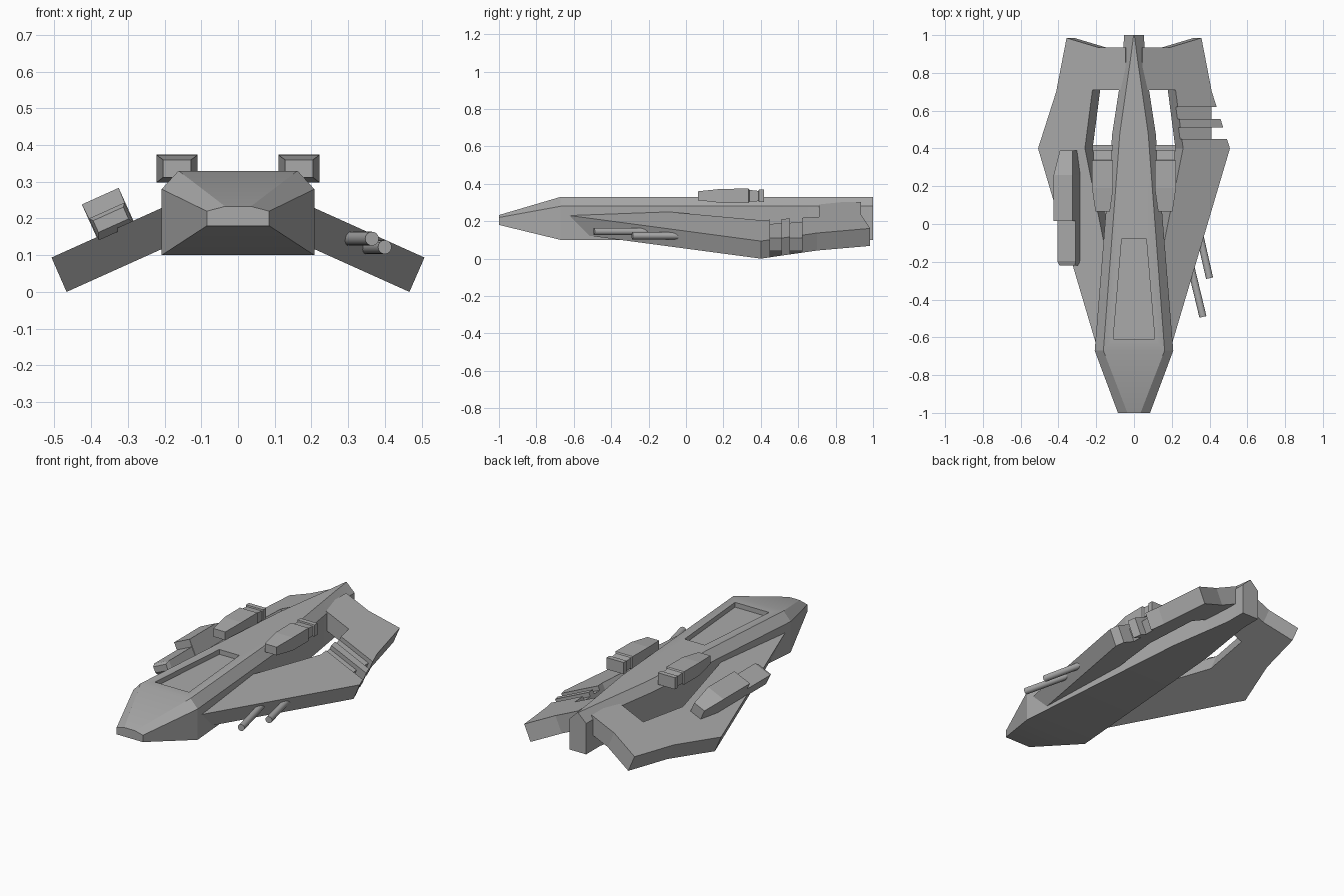
import bpy, bmesh, math
from mathutils import Matrix, Vector

cube = bpy.data.objects.get("Cube")
if cube:
    bpy.data.objects.remove(cube, do_unlink=True)

grey = bpy.data.materials.new("hull_grey")
grey.use_nodes = True
COLOR = (0.4, 0.4, 0.4, 1)
grey.diffuse_color = COLOR
grey.node_tree.nodes["Principled BSDF"].inputs["Base Color"].default_value = COLOR

SLOPE = 0.45                      # droop of the wings
TILT = math.atan(SLOPE)


def wing_z(x):
    return 0.23 - SLOPE * (abs(x) - 0.205)


def finish(name, bm, matrix=Matrix()):
    bmesh.ops.recalc_face_normals(bm, faces=bm.faces)
    mesh = bpy.data.meshes.new(name)
    bm.to_mesh(mesh)
    bm.free()
    mesh.materials.append(grey)
    obj = bpy.data.objects.new(name, mesh)
    obj.matrix_world = matrix
    bpy.context.collection.objects.link(obj)
    return obj


def loft(name, stations, matrix=Matrix()):
    """Skin closed cross-sections given as (y, [(x, z), ...])."""
    bm = bmesh.new()
    rings = [[bm.verts.new((x, y, z)) for x, z in pts] for y, pts in stations]
    n = len(rings[0])
    for a, b in zip(rings, rings[1:]):
        for i in range(n):
            j = (i + 1) % n
            bm.faces.new((a[i], a[j], b[j], b[i]))
    bm.faces.new(rings[0])
    bm.faces.new(rings[-1])
    return finish(name, bm, matrix)


def rect(half, low, high):
    return [(-half, low), (half, low), (half, high), (-half, high)]


def box_cutter(x0, x1, y0, y1, z0, z1, matrix=Matrix()):
    return loft("cutter", [(y, [(x0, z0), (x1, z0), (x1, z1), (x0, z1)])
                           for y in (y0, y1)], matrix)


def cut(obj, cutter):
    cutter.hide_render = True
    mod = obj.modifiers.new("cut", 'BOOLEAN')
    mod.operation = 'DIFFERENCE'
    mod.solver = 'EXACT'
    mod.object = cutter
    bpy.context.view_layer.update()
    bpy.context.view_layer.objects.active = obj
    bpy.ops.object.modifier_apply(modifier=mod.name)
    bpy.data.objects.remove(cutter, do_unlink=True)


# Fuselage: y, side half-width, roof half-width, bottom, chine, roof
hull_stations = [
    (-1.0, 0.085, 0.035, 0.18, 0.22, 0.233),
    (-0.67, 0.208, 0.162, 0.1, 0.28, 0.33),
    (0.48, 0.115, 0.075, 0.1, 0.28, 0.33),
    (0.87, 0.055, 0.019, 0.1, 0.28, 0.33),
    (1.0, 0.054, 0.002, 0.1, 0.28, 0.33),
]
fuselage = loft("fuselage", [
    (y, [(-w, lo), (w, lo), (w, mid), (t, hi), (-t, hi), (-w, mid)])
    for y, w, t, lo, mid, hi in hull_stations])

# Sunken panel in the roof
cut(fuselage, loft("cutter", [(-0.61, rect(0.11, 0.302, 0.4)),
                              (-0.08, rect(0.065, 0.302, 0.4))]))
bpy.ops.object.select_all(action='DESELECT')
fuselage.select_set(True)
bpy.context.view_layer.objects.active = fuselage
bpy.ops.object.shade_smooth_by_angle(angle=math.radians(24))

# Wings: drooping plates, open beside the tail
outline = [(0.17, -0.74), (0.508, 0.4), (0.412, 0.7), (0.357, 0.985),
           (0.19, 0.935), (0.045, 0.935), (0.045, 0.71), (0.22, 0.71),
           (0.26, 0.4), (0.129, -0.25), (0.1, -0.6)]


def make_wing(name, side):
    bm = bmesh.new()
    top = bm.faces.new([bm.verts.new((side * x, y, wing_z(x))) for x, y in outline])
    ext = bmesh.ops.extrude_face_region(bm, geom=[top], use_keep_orig=True)
    lower = [v for v in ext["geom"] if isinstance(v, bmesh.types.BMVert)]
    bmesh.ops.translate(bm, verts=lower, vec=Vector((-0.041 * side, 0, -0.0937)))
    return finish(name, bm)


left_wing = make_wing("left_wing", 1)
right_wing = make_wing("right_wing", -1)

# Two grooves across the left wing, notched through at its tip
groove_frame = Matrix.Translation((0.36, 0, wing_z(0.36))) @ Matrix.Rotation(TILT, 4, 'Y')
for y0, y1 in ((0.45, 0.51), (0.555, 0.62)):
    cut(left_wing, box_cutter(-0.25, 0.25, y0, y1, -0.025, 0.05, groove_frame))
    cut(left_wing, box_cutter(0.066, 0.25, y0, y1, -0.16, 0.06, groove_frame))

# Engine blocks on the roof edges
engine = [(0.065, 0.038, 0.312, 0.36), (0.19, 0.056, 0.298, 0.373),
          (0.335, 0.056, 0.298, 0.374), (0.34, 0.048, 0.305, 0.367),
          (0.388, 0.048, 0.307, 0.362), (0.39, 0.055, 0.302, 0.37),
          (0.418, 0.055, 0.302, 0.37)]
for name, x in (("left_engine", 0.166), ("right_engine", -0.166)):
    loft(name, [(y, rect(h, lo, hi)) for y, h, lo, hi in engine],
         Matrix.Translation((x, 0, 0)))

# Stepped pod on the right wing
pod = [(-0.22, 0.045, 0.01, 0.045), (-0.195, 0.053, -0.01, 0.055),
       (0.015, 0.053, -0.01, 0.055), (0.017, 0.055, -0.01, 0.098),
       (0.26, 0.055, -0.01, 0.098), (0.39, 0.036, -0.01, 0.06)]
loft("wing_pod", [(y, rect(h, lo, hi)) for y, h, lo, hi in pod],
     Matrix.Translation((-0.335, 0, wing_z(0.335))) @ Matrix.Rotation(-TILT, 4, 'Y'))


# Splayed gun barrels under the left wing's leading edge
def barrel(name, start, end, radius=0.019):
    start, end = Vector(start), Vector(end)
    axis = end - start
    bm = bmesh.new()
    bmesh.ops.create_cone(bm, cap_ends=True, segments=16, radius1=radius,
                          radius2=radius, depth=axis.length)
    obj = finish(name, bm, Matrix.Translation((start + end) / 2)
                 @ axis.to_track_quat('Z', 'Y').to_matrix().to_4x4())
    bpy.ops.object.select_all(action='DESELECT')
    obj.select_set(True)
    bpy.context.view_layer.objects.active = obj
    bpy.ops.object.shade_smooth_by_angle(angle=math.radians(30))


barrel("inner_gun_barrel", (0.365, -0.492, 0.145), (0.285, -0.16, 0.145))
barrel("outer_gun_barrel", (0.4, -0.287, 0.122), (0.335, 0.0, 0.122))
